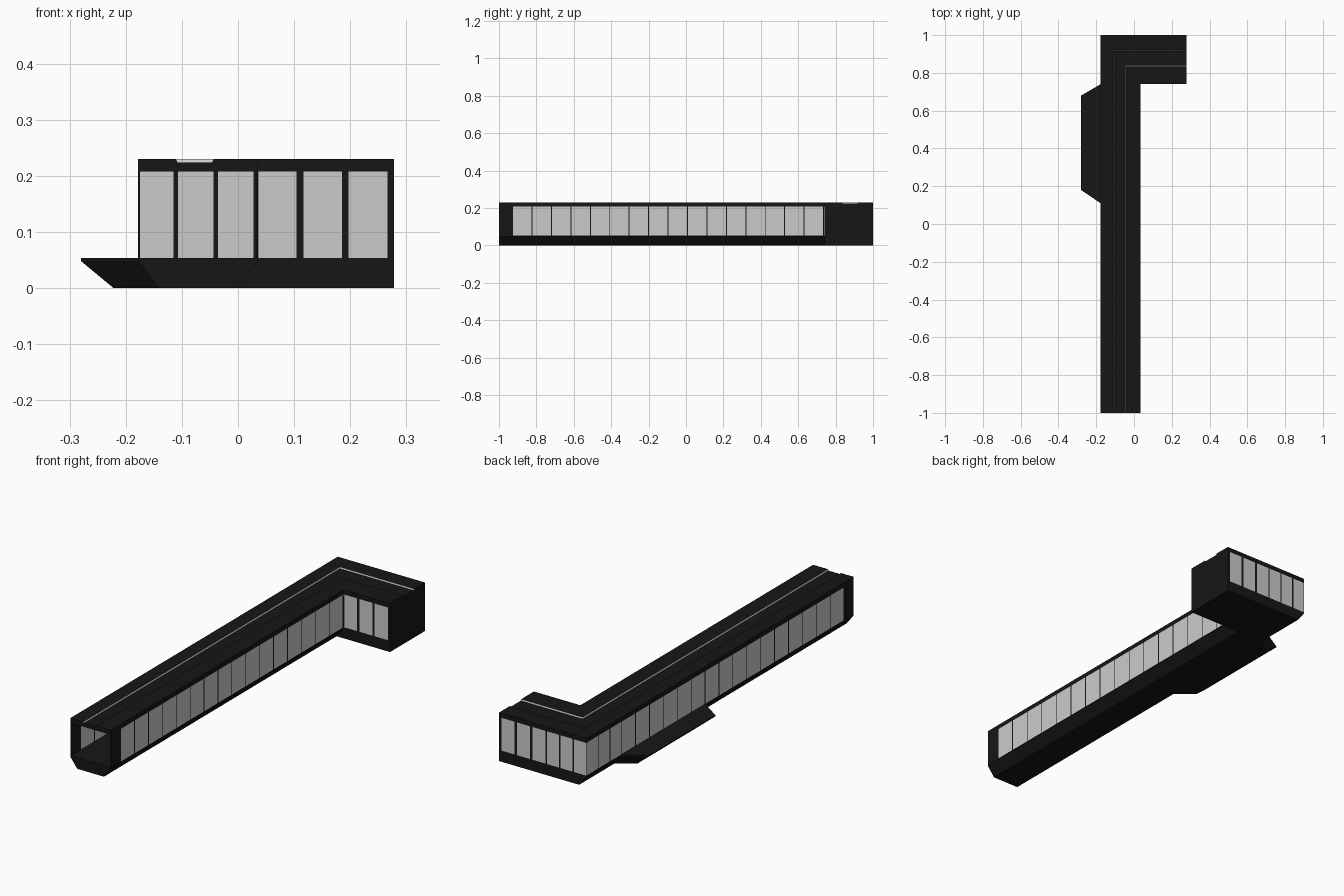
import bpy, bmesh

if "Cube" in bpy.data.objects:
    bpy.data.objects.remove(bpy.data.objects["Cube"])

X0, X1, XE = -0.178, 0.035, 0.278      # corridor outer, inner, arm end
YF, YA, YB = -1.0, 0.74, 1.0           # front, arm front, back
ZF, ZC, ZT = 0.053, 0.208, 0.23        # floor, ceiling, roof top
T = 0.003                              # wall thickness

black = bpy.data.materials.new("black")
black.diffuse_color = (0.008, 0.008, 0.008, 1)
black.use_nodes = True
black.node_tree.nodes["Principled BSDF"].inputs["Base Color"].default_value = black.diffuse_color
grey = bpy.data.materials.new("grey")
grey.diffuse_color = (0.8, 0.8, 0.8, 1)
grey.use_nodes = True
grey.node_tree.nodes["Principled BSDF"].inputs["Base Color"].default_value = grey.diffuse_color


def finish(name, bm, mats=(black,)):
    bmesh.ops.recalc_face_normals(bm, faces=bm.faces)
    me = bpy.data.meshes.new(name)
    bm.to_mesh(me)
    bm.free()
    ob = bpy.data.objects.new(name, me)
    bpy.context.collection.objects.link(ob)
    for m in mats:
        me.materials.append(m)
    return ob


def loft(name, rings, mats=(black,), grey_sides=()):
    """Solid skinned through closed rings of equal point count."""
    bm = bmesh.new()
    vs = [[bm.verts.new(p) for p in r] for r in rings]
    n = len(vs[0])
    for a, b in zip(vs, vs[1:]):
        for i in range(n):
            j = (i + 1) % n
            f = bm.faces.new((a[i], a[j], b[j], b[i]))
            f.material_index = 1 if i in grey_sides else 0
    bm.faces.new(vs[0])
    bm.faces.new(vs[-1])
    return finish(name, bm, mats)


def add_box(bm, lo, hi):
    vs = bmesh.ops.create_cube(bm, size=1)["verts"]
    for v in vs:
        for k in range(3):
            v.co[k] = lo[k] if v.co[k] < 0 else hi[k]


def wall(name, axis, fixed, inward, spans, solids):
    """Row of panes (spans) and dark bars (solids) along an axis, flush at 'fixed'."""
    f0, f1 = sorted((fixed, fixed + inward * T))
    for label, parts, mat in (("windows", spans, grey), ("bars", solids, black)):
        bm = bmesh.new()
        for a, b in parts:
            if axis == "x":
                add_box(bm, (a, f0, ZF), (b, f1, ZC))
            else:
                add_box(bm, (f0, a, ZF), (f1, b, ZC))
        finish(name + "_" + label, bm, (mat,))


def split(a, b, n, gap):
    """n panes from a to b, each followed by a bar of width gap."""
    p = (b - a) / n
    return ([(a + i * p, a + (i + 1) * p - gap) for i in range(n)],
            [(a + (i + 1) * p - gap, a + (i + 1) * p) for i in range(n)])


# Floor hull with chamfered long sides
def plan(l, r, z):
    return [(l, YF, z), (r, YF, z), (r, YA, z), (XE, YA, z), (XE, YB, z), (l, YB, z)]


loft("floor_hull", [plan(X0 + 0.037, X1 - 0.037, 0), plan(X0, X1, 0.048), plan(X0, X1, ZF)])


# Side ledge
def ledge(outer, inner, z):
    return [(inner, 0.74, z), (outer, 0.68, z), (outer, 0.18, z), (inner, 0.11, z)]


loft("side_ledge", [ledge(-0.222, X0 + 0.038, 0), ledge(-0.28, X0 + 0.001, 0.048),
                    ledge(-0.28, X0 + 0.001, ZF)])

# Roof slab with a shallow channel following the bend: (x, y, z) at the mitre
ZG = ZT - 0.006
section = [(X0, YB, ZC), (X0, YB, ZT), (-0.111, 0.92, ZT), (-0.108, 0.917, ZG),
           (-0.046, 0.838, ZG), (-0.043, 0.835, ZT), (X1, YA, ZT), (X1, YA, ZC)]
loft("roof", [[(x, YF, z) for x, y, z in section], section,
              [(XE, y, z) for x, y, z in section]], (black, grey), grey_sides=(2, 4))

# Long walls
panes, bars = split(-0.925, 0.738, 16, 0.005)
wall("inner_wall", "y", X1, -1, panes, bars + [(YF, -0.925)])
p2, b2 = split(0.738, YB, 3, 0.005)
p2[-1] = (p2[-1][0], YB - T)
wall("outer_wall", "y", X0, 1, panes + p2, bars + b2[:-1] + [(YF, -0.925)])

# Back wall and arm front wall
p3, b3 = split(X0, 0.036, 3, 0.008)
p4, b4 = split(0.036, XE, 3, 0.012)
wall("back_wall", "x", YB, -1, p3 + p4, b3 + b4)
wall("arm_front_wall", "x", YA, 1, p4, b4)

# Closed arm end
bm = bmesh.new()
add_box(bm, (XE - T, YA, ZF), (XE, YB, ZC))
finish("arm_end_wall", bm)
